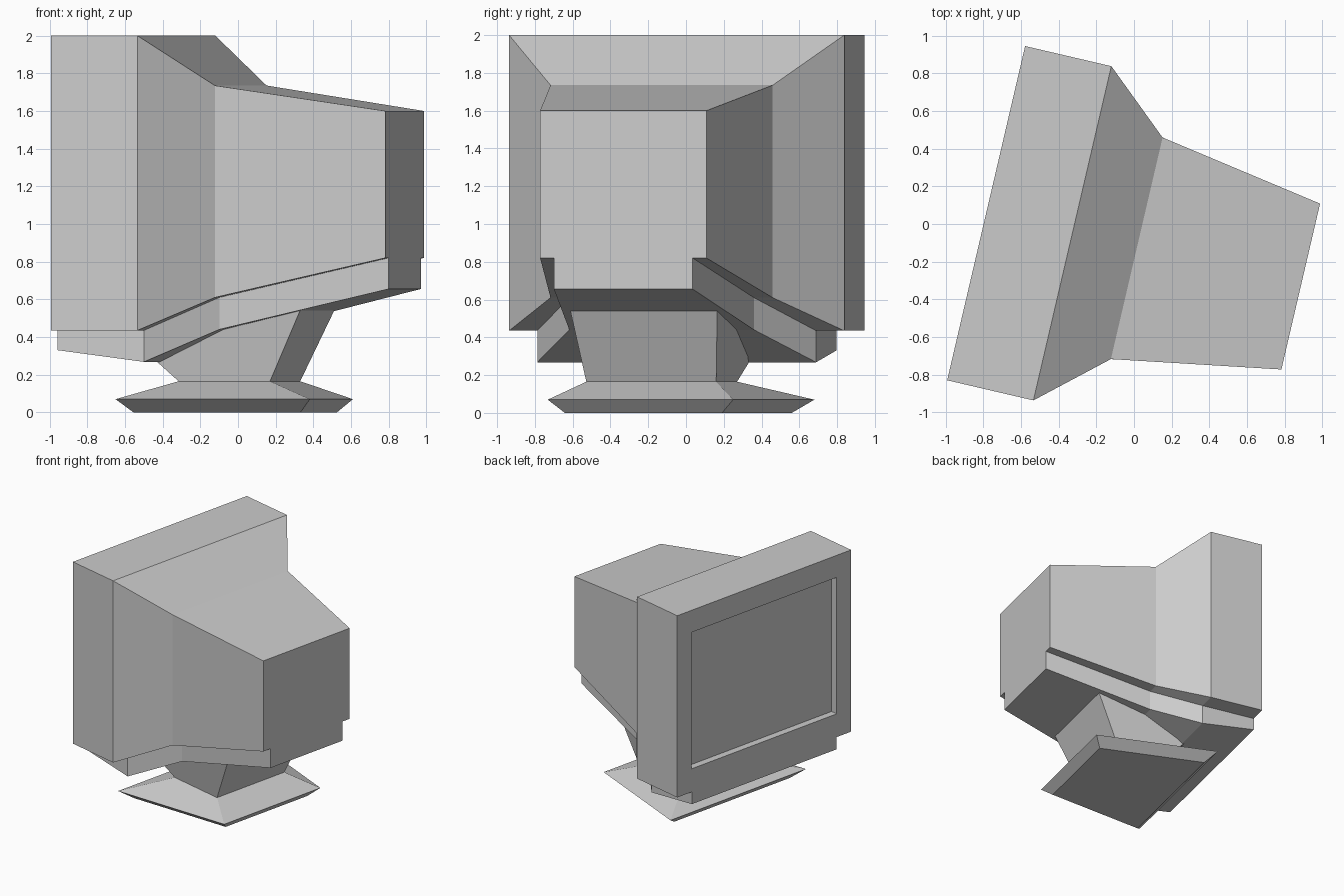
import bpy, bmesh, math

if "Cube" in bpy.data.objects:
    bpy.data.objects.remove(bpy.data.objects["Cube"])

TURN = math.radians(-13.13)      # whole monitor is swivelled about z
FRONT = (-0.785, 0.0575, 0.0)    # middle of the screen face


def loft(name, rings):
    """Skin equal-length rings of (depth, side, height) and cap both ends."""
    bm = bmesh.new()
    loops = [[bm.verts.new(p) for p in ring] for ring in rings]
    n = len(loops[0])
    for a, b in zip(loops, loops[1:]):
        for i in range(n):
            j = (i + 1) % n
            bm.faces.new((a[i], a[j], b[j], b[i]))
    bm.faces.new(loops[0][::-1])
    bm.faces.new(loops[-1])
    bmesh.ops.recalc_face_normals(bm, faces=bm.faces)
    mesh = bpy.data.meshes.new(name)
    bm.to_mesh(mesh)
    bm.free()
    ob = bpy.data.objects.new(name, mesh)
    bpy.context.collection.objects.link(ob)
    ob.location = FRONT
    ob.rotation_euler.z = TURN
    return ob


def case_ring(t, w, top, bot, v, low):
    """Cross-section of the case with the narrower tray below it."""
    half = [(w, top), (w, bot), (v, bot), (v, low)]
    pts = half + [(-s, z) for s, z in reversed(half)]
    return [(t, s, z) for s, z in pts]


def stand_ring(front, back):
    """Symmetric four-sided ring from (depth, half width, height) pairs."""
    (t0, h0, z0), (t1, h1, z1) = front, back
    return [(t0, -h0, z0), (t1, -h1, z1), (t1, h1, z1), (t0, h0, z0)]


# Case: bezel block, tapering shoulder, tube housing, with lower tray
case = loft("monitor_case", [
    case_ring(0.0, 0.911, 2.0, 0.435, 0.758, 0.33),
    case_ring(0.47, 0.911, 2.0, 0.435, 0.758, 0.268),
    case_ring(0.821, 0.604, 1.735, 0.61, 0.502, 0.44),
    case_ring(1.715, 0.452, 1.60, 0.82, 0.377, 0.655),
])

# Screen recess cut into the bezel
cutter = loft("screen_cutter", [
    [(t, -0.76, 0.635), (t, 0.76, 0.635), (t, 0.76, 1.81), (t, -0.76, 1.81)]
    for t in (-0.1, 0.06)
])
cutter.hide_render = True
cutter.display_type = 'WIRE'
cut = case.modifiers.new("screen_recess", 'BOOLEAN')
cut.operation = 'DIFFERENCE'
cut.solver = 'EXACT'
cut.object = cutter

# Stand: bevelled foot and flared neck running up into the tray
loft("stand", [
    stand_ring((0.377, 0.604, 0.0), (1.246, 0.427, 0.0)),
    stand_ring((0.304, 0.71, 0.07), (1.315, 0.504, 0.07)),
    stand_ring((0.564, 0.35, 0.165), (1.063, 0.353, 0.165)),
    stand_ring((0.391, 0.414, 0.33), (1.256, 0.404, 0.58)),
])
